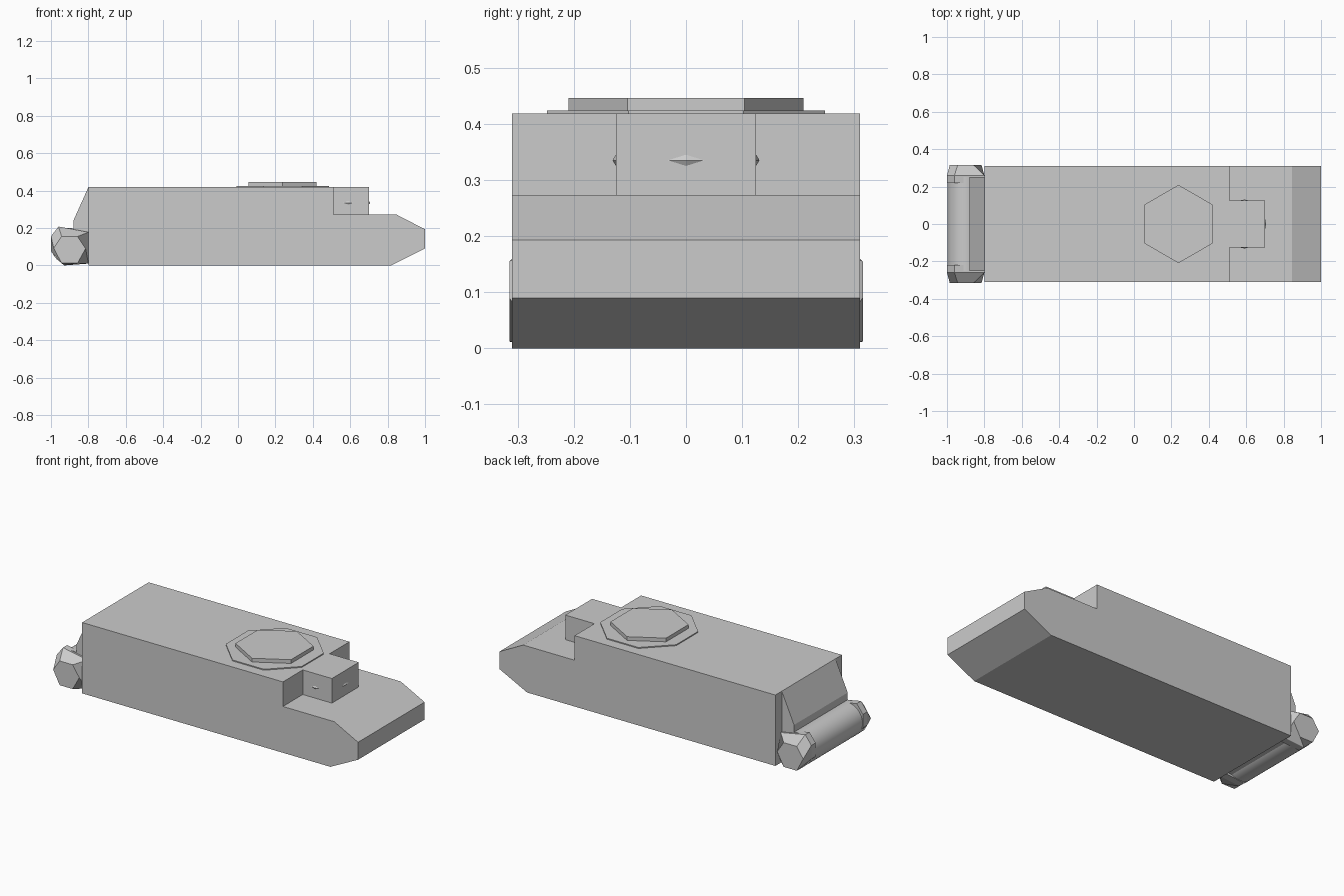
import bpy, bmesh
from math import cos, sin, pi, radians

if "Cube" in bpy.data.objects:
    bpy.data.objects.remove(bpy.data.objects["Cube"])


def loft(name, rings):
    """Closed solid through a list of rings with equal point counts."""
    bm = bmesh.new()
    vs = [[bm.verts.new(p) for p in ring] for ring in rings]
    n = len(vs[0])
    for a, b in zip(vs, vs[1:]):
        for i in range(n):
            j = (i + 1) % n
            bm.faces.new((a[i], a[j], b[j], b[i]))
    bm.faces.new(vs[0])
    bm.faces.new(vs[-1])
    bmesh.ops.recalc_face_normals(bm, faces=bm.faces)
    mesh = bpy.data.meshes.new(name)
    bm.to_mesh(mesh)
    bm.free()
    ob = bpy.data.objects.new(name, mesh)
    bpy.context.collection.objects.link(ob)
    return ob


def extrude_profile(name, profile, half_width):
    return loft(name, [[(x, y, z) for x, z in profile] for y in (-half_width, half_width)])


def plate(name, sides, radius, turn, cx, z0, z1):
    angles = [turn + 2 * pi * i / sides for i in range(sides)]
    return loft(name, [[(cx + radius * cos(a), radius * sin(a), z) for a in angles]
                       for z in (z0, z1)])


def stud(name, centre, along, out):
    """Small four-sided pyramid fixed on a cab wall."""
    c = centre
    bm = bmesh.new()
    ring = [bm.verts.new((c[0] + s * along[0], c[1] + s * along[1], c[2] + t * 0.01))
            for s, t in ((1, 0), (0, 1), (-1, 0), (0, -1))]
    tip = bm.verts.new((c[0] + out[0], c[1] + out[1], c[2]))
    for i in range(4):
        bm.faces.new((ring[i], ring[(i + 1) % 4], tip))
    bm.faces.new(ring)
    bmesh.ops.recalc_face_normals(bm, faces=bm.faces)
    mesh = bpy.data.meshes.new(name)
    bm.to_mesh(mesh)
    bm.free()
    bpy.context.collection.objects.link(bpy.data.objects.new(name, mesh))


# Hull with raised body, low bevelled nose
extrude_profile("hull", [(-0.8, 0), (0.82, 0), (1, 0.09), (1, 0.193), (0.845, 0.273),
                         (0.51, 0.273), (0.51, 0.418), (-0.8, 0.418)], 0.31)

# Cab box in front of the body
extrude_profile("cab", [(0.5, 0.265), (0.7, 0.265), (0.7, 0.418), (0.5, 0.418)], 0.125)

# Cab lamps
stud("front_lamp", (0.7, 0, 0.335), (0, 0.032), (0.006, 0))
for side in (-1, 1):
    stud("side_lamp", (0.59, side * 0.125, 0.335), (0.026, 0), (0, side * 0.006))

# Roof plates: octagon below, hexagon above
plate("roof_ring", 8, 0.268, pi / 8, 0.24, 0.41, 0.424)
plate("roof_hatch", 6, 0.209, pi / 6, 0.238, 0.42, 0.446)

# Sloped rear panel
extrude_profile("rear_panel", [(-0.79, 0.418), (-0.8, 0.418), (-0.88, 0.24), (-0.88, 0.02),
                               (-0.79, 0.02)], 0.25)

# Smooth rear roller
roller = extrude_profile("rear_roller", [(-0.9 + 0.098 * cos(2 * pi * i / 32),
                                          0.102 + 0.098 * sin(2 * pi * i / 32))
                                         for i in range(32)], 0.25)
bpy.context.view_layer.objects.active = roller
roller.select_set(True)
bpy.ops.object.shade_smooth_by_angle(angle=radians(35))

# Faceted roller end caps
outer = [(-1, 0.155), (-0.96, 0.208), (-0.8, 0.178), (-0.8, 0.01), (-0.93, 0.0), (-1, 0.075)]
face = [(-0.985, 0.092), (-0.943, 0.155), (-0.858, 0.155), (-0.815, 0.09),
        (-0.858, 0.012), (-0.943, 0.012)]
for side in (-1, 1):
    loft("roller_cap", [[(x, side * y, z) for x, z in ring]
                        for y, ring in ((0.22, outer), (0.26, outer), (0.315, face))])
